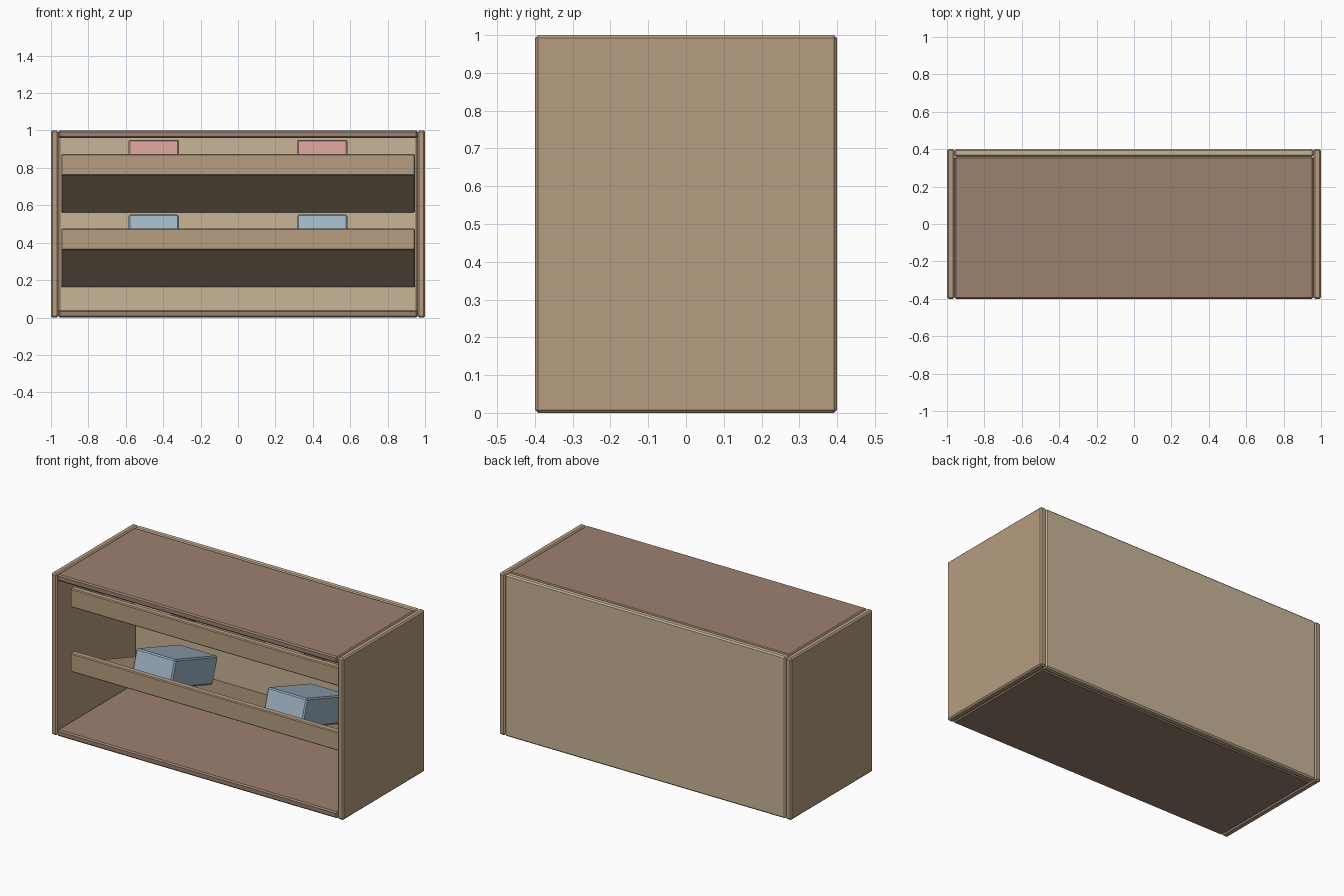
import bpy, bmesh, math
from mathutils import Vector, Matrix

if "Cube" in bpy.data.objects:
    bpy.data.objects.remove(bpy.data.objects["Cube"])


def material(name, rgb):
    m = bpy.data.materials.new(name)
    m.diffuse_color = (*rgb, 1)
    m.use_nodes = True
    m.node_tree.nodes["Principled BSDF"].inputs["Base Color"].default_value = m.diffuse_color
    return m


WOOD = material("wood", (0.47, 0.34, 0.22))
BROWN = material("dark_wood", (0.33, 0.22, 0.16))
PALE = material("pale_wood", (0.58, 0.46, 0.31))
BLUE = material("blue", (0.35, 0.46, 0.56))
PINK = material("pink", (0.64, 0.34, 0.30))


def box(name, size, centre, mat, tilt=0.0, bevel=0.008):
    """Box with a small chamfer, tilted about the x axis."""
    bm = bmesh.new()
    bmesh.ops.create_cube(bm, size=1, matrix=Matrix.Diagonal((*size, 1)))
    bmesh.ops.bevel(bm, geom=bm.edges[:], offset=bevel, segments=1,
                    profile=0.5, affect='EDGES')
    mesh = bpy.data.meshes.new(name)
    bm.to_mesh(mesh)
    bm.free()
    mesh.materials.append(mat)
    ob = bpy.data.objects.new(name, mesh)
    ob.location = centre
    ob.rotation_euler.x = tilt
    bpy.context.collection.objects.link(ob)
    return ob


T = 0.04  # panel thickness

# Case: sides, top, bottom and back
for side, sx in (("left", -1), ("right", 1)):
    box(side + "_side_panel", (T, 0.8, 1.0), (sx * (1 - T / 2), 0, 0.5), WOOD)
for name, z in (("bottom_panel", T / 2), ("top_panel", 1 - T / 2)):
    box(name, (2 - 2 * T, 0.8 - T, T), (0, -T / 2, z), BROWN)
box("back_panel", (2 - 2 * T, T, 1.0), (0, 0.4 - T / 2, 0.5), PALE)

# Sloping shelves with a front lip and two boxes each
TILT = math.radians(-18)
ROT = Matrix.Rotation(TILT, 3, 'X')
SHELF_T, SHELF_L = 0.05, 0.645
BOX_L, BOX_H = 0.44, 0.167

for level, z, mat in (("lower", 0.36, BLUE), ("upper", 0.76, PINK)):
    origin = Vector((0, -0.27, z))  # lower front edge of the shelf

    def on_shelf(x, along, above):
        return origin + ROT @ Vector((x, along, above))

    box(level + "_shelf", (1.89, SHELF_L, SHELF_T),
        on_shelf(0, SHELF_L / 2, SHELF_T / 2), WOOD, TILT, 0.005)
    box(level + "_shelf_lip", (1.89, T, 0.115), (0, -0.27, z + 0.0575), WOOD, 0, 0.005)
    for side, x in (("left", -0.45), ("right", 0.45)):
        box(f"{level}_{side}_box", (0.27, BOX_L, BOX_H),
            on_shelf(x, 0.045 + BOX_L / 2, SHELF_T + BOX_H / 2), mat, TILT)
